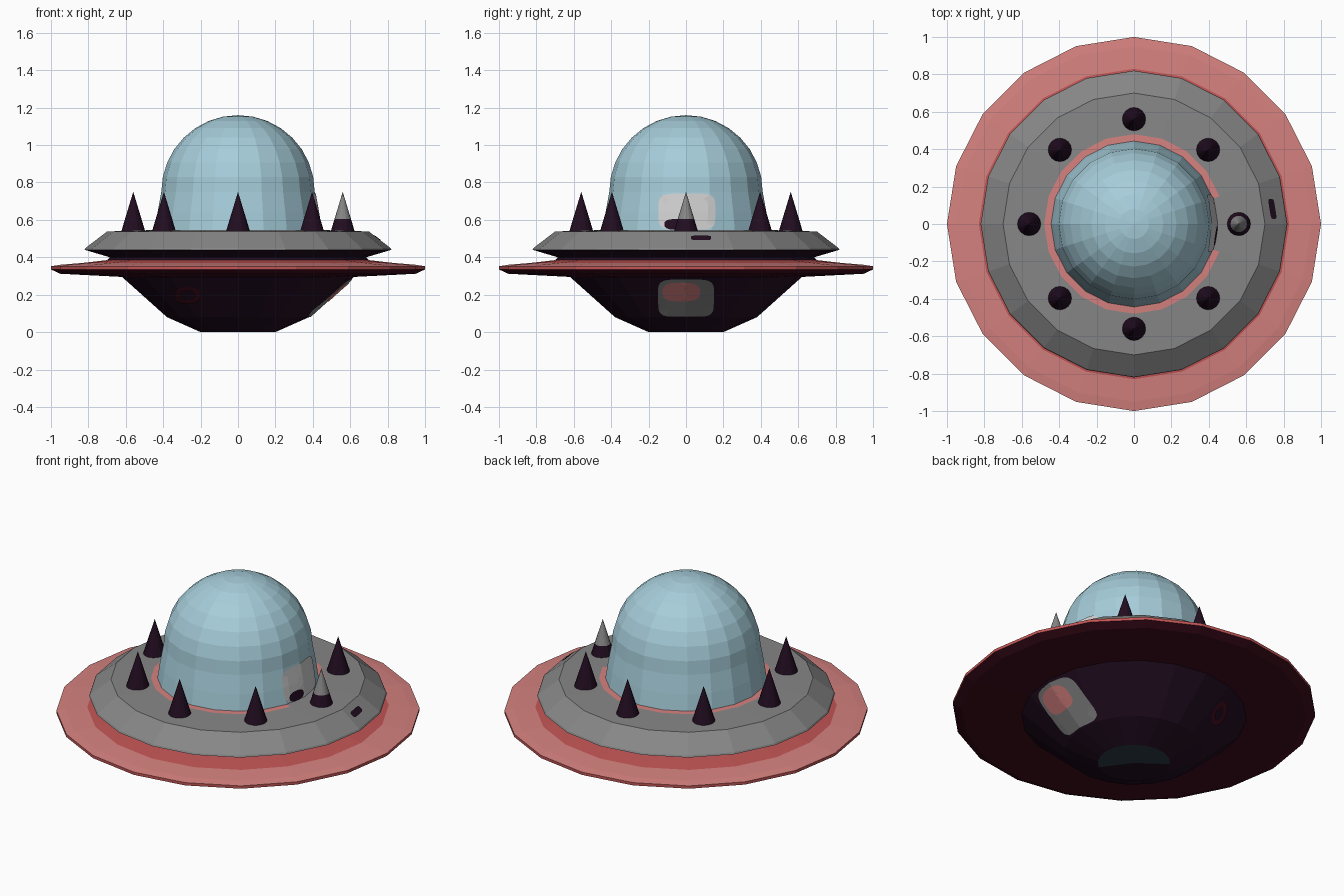
import bpy, math
from mathutils import Vector
from mathutils.bvhtree import BVHTree

if "Cube" in bpy.data.objects:
    bpy.data.objects.remove(bpy.data.objects["Cube"])

COLOURS = {
    "dome_blue": (0.38, 0.61, 0.70),
    "hull_grey": (0.24, 0.24, 0.24),
    "pale_red": (0.66, 0.22, 0.21),
    "deep_red": (0.54, 0.09, 0.09),
    "maroon": (0.05, 0.004, 0.012),
    "dark_purple": (0.016, 0.004, 0.015),
    "window_white": (0.62, 0.62, 0.62),
    "dark_teal": (0.025, 0.045, 0.06),
}
MATS = {}
for n, c in COLOURS.items():
    MATS[n] = bpy.data.materials.new(n)
    MATS[n].diffuse_color = (*c, 1)


def make(name, verts, faces, mats, idx):
    me = bpy.data.meshes.new(name)
    me.from_pydata(verts, [], faces)
    for m in mats:
        me.materials.append(MATS[m])
    for p, i in zip(me.polygons, idx):
        p.material_index = i
    me.update()
    ob = bpy.data.objects.new(name, me)
    bpy.context.collection.objects.link(ob)
    return ob


def lathe(name, profile, bands, sides=20, centre=(0, 0), rule=None):
    """Spin (r, z) points; bands = colour of each strip; rule(angle, band) may override."""
    verts, rings, faces, cols = [], [], [], []
    for r, z in profile:
        k = 1 if r == 0 else sides
        rings.append((len(verts), k))
        for i in range(k):
            a = 2 * math.pi * i / sides
            verts.append((centre[0] + r * math.cos(a), centre[1] + r * math.sin(a), z))
    if isinstance(bands, str):
        bands = [bands] * (len(profile) - 1)
    for b, ((s0, k0), (s1, k1)) in enumerate(zip(rings, rings[1:])):
        for i in range(sides):
            j = (i + 1) % sides
            f = [s0 + i % k0, s0 + j % k0, s1 + j % k1, s1 + i % k1]
            faces.append(list(dict.fromkeys(f)))
            c = rule((i + 0.5) * 360 / sides, b) if rule else None
            cols.append(c or bands[b])
    mats = list(dict.fromkeys(cols))
    return make(name, verts, faces, mats, [mats.index(c) for c in cols])


def patch(name, target, colour, axis, cu, cz, hu, hz, power=0.4, inner=0.0, lift=0.005):
    """Thin painted plate projected on to target along axis (rounded box or ellipse)."""
    me = target.data
    tree = BVHTree.FromPolygons([v.co for v in me.vertices],
                                [p.vertices[:] for p in me.polygons])
    axis = Vector(axis)
    side = Vector((0, 0, 1)).cross(axis)
    verts, faces, n, levels = [], [], 32, 5
    for l in range(levels):
        s = inner + (1 - inner) * l / (levels - 1)
        for i in range(n):
            a = 2 * math.pi * i / n
            c, d = math.cos(a), math.sin(a)
            u = cu + s * hu * math.copysign(abs(c) ** power, c)
            z = cz + s * hz * math.copysign(abs(d) ** power, d)
            hit = tree.ray_cast(axis * 3 + side * u + Vector((0, 0, z)), -axis)
            verts.append(hit[0] + hit[1] * lift if hit[1].dot(axis) > 0 else hit[0] - hit[1] * lift)
    for l in range(levels - 1):
        for i in range(n):
            j = (i + 1) % n
            faces.append((l * n + i, (l + 1) * n + i, (l + 1) * n + j, l * n + j))
    return make(name, verts, faces, [colour], [0] * len(faces))


# Lower hull bowl, with the flat base partly dark teal
hull = lathe("lower_hull", [(0, 0), (0.2, 0), (0.38, 0.08), (0.62, 0.295)], "dark_purple",
             rule=lambda a, b: "dark_teal" if b == 0 and (a < 144 or a > 306) else None)

# Wide flat rim
lathe("rim_disc", [(0.62, 0.295), (0.95, 0.312), (1.0, 0.335), (1.0, 0.352), (0.95, 0.36),
                   (0.83, 0.37), (0.70, 0.385)],
      ["maroon", "maroon", "deep_red", "pale_red", "pale_red", "deep_red"])

# Neck and upper deck, with a red collar that breaks behind the +x window
deck = lathe("upper_deck", [(0.70, 0.385), (0.685, 0.40), (0.82, 0.44), (0.815, 0.45),
                            (0.70, 0.538), (0.48, 0.545), (0.42, 0.547)],
             ["dark_purple", "dark_purple", "hull_grey", "hull_grey", "hull_grey", "pale_red"],
             rule=lambda a, b: "hull_grey" if b == 5 and (a < 18 or a > 342) else None)

# Glass dome
arc = [(0.41 * math.cos(t * math.pi / 16), 0.75 + 0.41 * math.sin(t * math.pi / 16))
       for t in range(8)]
dome = lathe("dome", [(0.445, 0.535), (0.43, 0.64)] + arc + [(0, 1.16)], "dome_blue")

# Ring of eight spikes, the +x one with a grey tip
for k in range(8):
    a = k * math.pi / 4
    lathe(f"spike_{k + 1}", [(0.064, 0.538), (0.044, 0.605), (0, 0.75)],
          ["dark_purple", "hull_grey" if k == 0 else "dark_purple"], 16,
          (0.56 * math.cos(a), 0.56 * math.sin(a)))

# Painted plates on the +x side
X = (1, 0, 0)
patch("dome_window", dome, "window_white", X, 0.005, 0.643, 0.15, 0.097)
patch("dome_window_stain", dome, "dark_purple", X, -0.06, 0.575, 0.055, 0.028, 0.8, lift=0.008)
patch("hull_panel", hull, "hull_grey", X, 0.0, 0.185, 0.15, 0.1)
patch("hull_panel_spot", hull, "pale_red", X, -0.025, 0.22, 0.10, 0.05, 0.7, lift=0.008)
patch("deck_slot", deck, "dark_purple", X, 0.08, 0.50, 0.053, 0.012)

# Faint rings on the underside, front and back
patch("hull_ring_front", hull, "maroon", (0, -1, 0), -0.27, 0.20, 0.07, 0.045, 0.8, 0.55)
patch("hull_ring_back", hull, "maroon", (0, 1, 0), 0.23, 0.20, 0.06, 0.045, 1.0, 0.5)

for m in bpy.data.materials:
    if m.users and not m.is_grease_pencil:
        m.use_nodes = True
        m.node_tree.nodes["Principled BSDF"].inputs["Base Color"].default_value = m.diffuse_color
